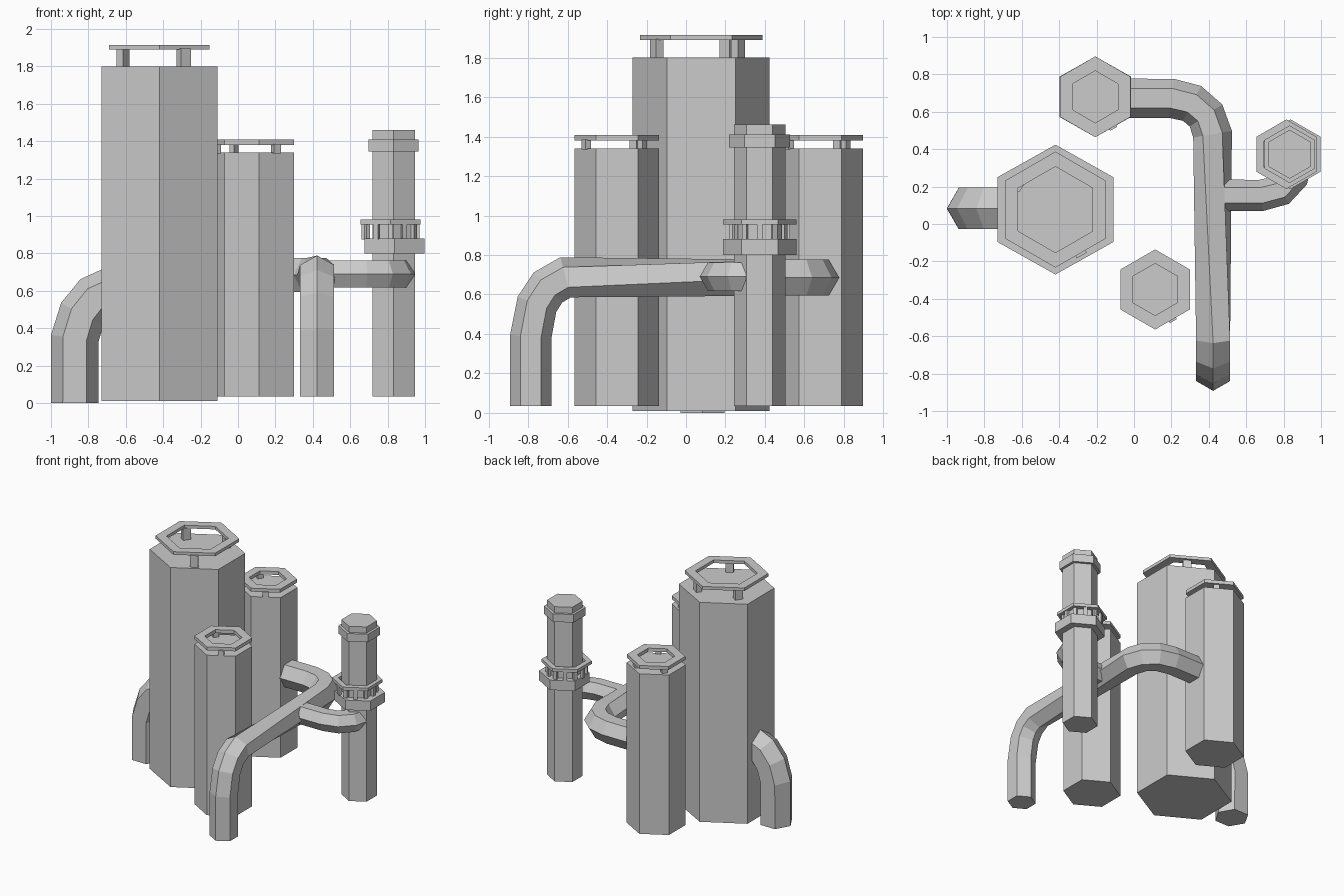
import bpy, bmesh
from math import sin, cos, pi, radians, atan2
from mathutils import Vector, Matrix

if "Cube" in bpy.data.objects:
    bpy.data.objects.remove(bpy.data.objects["Cube"])


def finish(name, bm):
    bmesh.ops.recalc_face_normals(bm, faces=bm.faces)
    me = bpy.data.meshes.new(name)
    bm.to_mesh(me)
    bm.free()
    ob = bpy.data.objects.new(name, me)
    bpy.context.collection.objects.link(ob)
    return ob


def skin(name, loops, closed=False):
    """Bridge a list of six-point loops, capped at the ends or closed into a ring."""
    bm = bmesh.new()
    rows = [[bm.verts.new(p) for p in lp] for lp in loops]
    pairs = list(zip(rows, rows[1:]))
    if closed:
        pairs.append((rows[-1], rows[0]))
    else:
        bm.faces.new(rows[0])
        bm.faces.new(rows[-1])
    for a, b in pairs:
        for i in range(6):
            j = (i + 1) % 6
            bm.faces.new((a[i], a[j], b[j], b[i]))
    return finish(name, bm)


def hexagon(name, centre, profile, closed=False, wide=1.0):
    """Six-sided lathe with corners on the y axis; profile is (radius, z)."""
    x, y = centre
    loops = [[(x + wide * r * cos(pi / 6 + k * pi / 3), y + r * sin(pi / 6 + k * pi / 3), z)
              for k in range(6)] for r, z in profile]
    return skin(name, loops, closed)


def ring(name, centre, r_out, r_in, z0, z1):
    return hexagon(name, centre, [(r_out, z0), (r_out, z1), (r_in, z1), (r_in, z0)], True)


def posts(name, centre, offsets, size, z0, z1):
    bm = bmesh.new()
    for dx, dy in offsets:
        m = (Matrix.Translation((centre[0] + dx, centre[1] + dy, (z0 + z1) / 2))
             @ Matrix.Rotation(atan2(dy, dx), 4, 'Z')
             @ Matrix.Diagonal((size * 0.7, size, z1 - z0, 1)))
        bmesh.ops.create_cube(bm, size=1, matrix=m)
    return finish(name, bm)


def pipe(name, path, radius):
    """Six-sided sweep; each path item is (point, bend axis, phase in degrees)."""
    pts = [Vector(p) for p, _, _ in path]
    loops = []
    for i, (p, axis, phase) in enumerate(path):
        p, b = Vector(p), Vector(axis)
        t = Vector()
        if i > 0:
            t += (p - pts[i - 1]).normalized()
        if i < len(pts) - 1:
            t += (pts[i + 1] - p).normalized()
        n = t.normalized().cross(b)
        angles = [radians(phase) + k * pi / 3 for k in range(6)]
        loops.append([p + radius * (n * cos(a) + b * sin(a)) for a in angles])
    return skin(name, loops)


# Tanks with raised rim rings on three posts
POST_DIRS = [(-0.63, 0.42), (0.42, -0.73), (0.42, 0.6)]
TANKS = [  # name, centre, radius, width factor, base, top, rim radius, rim hole, rim z
    ("large_tank", (-0.42, 0.077), 0.347, 1.03, 0.01, 1.80, 0.31, 0.23, 1.89, 1.915),
    ("front_tank", (0.113, -0.35), 0.214, 1.0, 0.035, 1.34, 0.214, 0.139, 1.38, 1.408),
    ("back_tank", (-0.207, 0.68), 0.216, 1.02, 0.035, 1.34, 0.216, 0.139, 1.38, 1.408),
]
for name, c, r, wide, z0, z1, ro, ri, rz0, rz1 in TANKS:
    hexagon(name, c, [(r, z0), (r, z1)], wide=wide)
    ring(name + "_rim", c, ro, ri, rz0, rz1)
    posts(name + "_rim_posts", c, [(ro * a, ro * b) for a, b in POST_DIRS],
          0.2 * ro, z1 - 0.005, rz0 + 0.005)

# Chimney with collars and a railed walkway
C = (0.832, 0.373)
W = (0.815, 0.373)
hexagon("chimney", C, [(0.131, 0.035), (0.131, 1.46)])
hexagon("chimney_top_collar", C, [(0.154, 1.345), (0.154, 1.41)])
hexagon("chimney_lower_collar", (0.837, 0.373), [(0.186, 0.80), (0.186, 0.88)])
ring("walkway_rail", W, 0.186, 0.14, 0.955, 0.98)
posts("walkway_rail_posts", W,
      [(0.145 * cos(k * pi / 6), 0.145 * sin(k * pi / 6)) for k in range(12)],
      0.028, 0.875, 0.96)

# Long pipe: rises at the front, runs back, turns into the back tank
X, Y, Z = (1, 0, 0), (0, 1, 0), (0, 0, 1)
rise = [(-0.787, 0.035), (-0.787, 0.385), (-0.755, 0.55), (-0.70, 0.635), (-0.61, 0.687)]
turn = [(0.42, 0.48), (0.385, 0.58), (0.31, 0.645), (0.2, 0.672), (-0.1, 0.672)]
pipe("long_pipe", [((0.423, y, z), X, 0) for y, z in rise]
     + [((x, y, 0.685), Z, -60) for x, y in turn], 0.105)

# Branch pipe from the long pipe to the chimney
branch = [(0.46, 0.153), (0.68, 0.153), (0.785, 0.18), (0.85, 0.25), (0.865, 0.32)]
pipe("branch_pipe", [((x, y, 0.69), Z, 0) for x, y in branch], 0.084)

# Side pipe bending into the large tank
side = [(-0.873, 0.0), (-0.873, 0.345), (-0.833, 0.475), (-0.765, 0.56), (-0.66, 0.605)]
pipe("side_pipe", [((x, 0.083, z), Y, 0) for x, z in side], 0.128)
